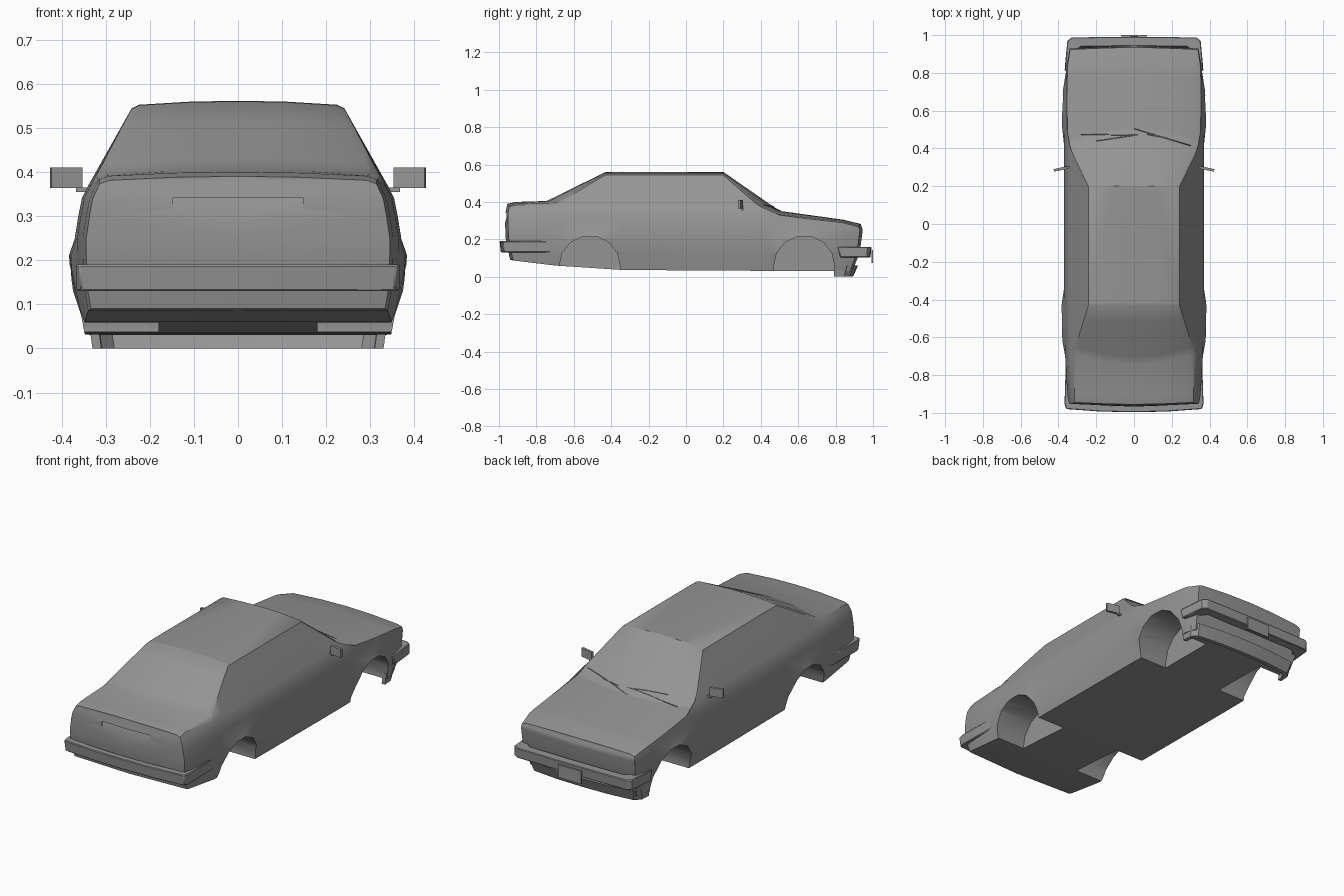
import bpy, bmesh, math
from mathutils import Matrix, Vector

cube = bpy.data.objects.get("Cube")
if cube:
    bpy.data.objects.remove(cube)

grey = bpy.data.materials.new("body grey")
grey.use_nodes = True
GREY = (0.3, 0.3, 0.3, 1)
grey.diffuse_color = GREY
grey.node_tree.nodes["Principled BSDF"].inputs["Base Color"].default_value = GREY


def interp(table, v):
    """Straight-line lookup in a list of (key, value) pairs."""
    if v <= table[0][0]:
        return table[0][1]
    for (a, p), (b, q) in zip(table, table[1:]):
        if v <= b:
            return p + (q - p) * (v - a) / (b - a)
    return table[-1][1]


def finish(name, bm):
    bmesh.ops.recalc_face_normals(bm, faces=bm.faces)
    mesh = bpy.data.meshes.new(name)
    bm.to_mesh(mesh)
    bm.free()
    obj = bpy.data.objects.new(name, mesh)
    bpy.context.collection.objects.link(obj)
    mesh.materials.append(grey)
    return obj


def activate(obj):
    bpy.ops.object.select_all(action='DESELECT')
    obj.select_set(True)
    bpy.context.view_layer.objects.active = obj


def smooth(obj, degrees=32):
    activate(obj)
    bpy.ops.object.shade_smooth_by_angle(angle=math.radians(degrees))


# Body shape: roof line, floor line, plan width, side profile, wheel flares
ROOF = [(-.96, .39), (-.91, .4), (-.745, .405), (-.43, .56), (-.1, .565),
        (.2, .56), (.5, .352), (.84, .305), (.94, .282)]
FLOOR = [(-.95, .09), (-.7, .06), (-.32, .035), (.8, .03)]
PLAN = [(-.96, .93), (-.9, .955), (-.7, .985), (-.4, 1), (.4, 1),
        (.8, .975), (.9, .95), (.94, .92)]
SIDE = [(.03, .347), (.13, .366), (.21, .37), (.25, .37), (.3, .362),
        (.34, .354), (.37, .339), (.39, .327), (.55, .238)]
FLARE = [(-.7, 0), (-.62, .8), (-.52, 1), (-.42, .8), (-.34, 0),
         (.41, 0), (.51, .8), (.62, 1), (.71, .8), (.81, 0)]
# Sweep of the window bases towards the cabin at the corners
SWEEP = [(-.91, 0), (-.745, .07), (-.43, 0), (.2, 0), (.5, -.07), (.84, 0)]
TAIL = [(.09, -.94), (.2, -.965), (.33, -.968), (.39, -.955)]
NOSE = [(.03, .89), (.1, .925), (.25, .945), (.28, .935)]


def section(y):
    """Half cross-section from floor centre to roof centre."""
    top, floor, plan = interp(ROOF, y), interp(FLOOR, y), interp(PLAN, y)
    edge = top - .017
    levels = [floor, .13, .21, min(.25, edge - .03), min(.3, edge - .02),
              min(.34, edge - .01), min(.37, edge - .005), edge]
    bulge = interp(FLARE, y) * .016
    pts = [(0, floor)]
    for i, z in enumerate(levels):
        pts.append((interp(SIDE, z) * plan + (bulge if i in (1, 2) else 0), z))
    x = pts[-1][0]
    return pts + [(x * .93, top - .009), (x * .45, top - .002), (0, top)]


def build_body():
    bm = bmesh.new()
    stations = sorted({p[0] for p in ROOF + FLARE} - {-.1})
    rings, ends = [], []
    for y in stations:
        half = section(y)
        end = {stations[0]: TAIL, stations[-1]: NOSE}.get(y)
        ring = {}
        for side in (1, -1):
            for i, (x, z) in enumerate(half):
                if x == 0 and side < 0:
                    ring[side, i] = ring[1, i]
                    continue
                py = y + (interp(SWEEP, y) * (x / .34) ** 2 if i > 7 else 0)
                if end:
                    py = interp(end, z) * (1 - .016 * (x / .34) ** 2)
                ring[side, i] = bm.verts.new((side * x, py, z))
        rings.append(ring)
        if end:
            mid = [ring[1, i] if x == 0 else bm.verts.new((0, interp(end, z), z))
                   for i, (x, z) in enumerate(half)]
            ends.append((ring, mid))
    count = len(half)
    for side in (1, -1):
        for a, b in zip(rings, rings[1:]):
            for i in range(count - 1):
                bm.faces.new((a[side, i], b[side, i], b[side, i + 1], a[side, i + 1]))
        for ring, mid in ends:
            for i in range(count - 1):
                quad = (ring[side, i], ring[side, i + 1], mid[i + 1], mid[i])
                bm.faces.new(list(dict.fromkeys(quad)))
    bmesh.ops.triangulate(bm, faces=[f for f in bm.faces if len(f.verts) > 3])
    return finish("body_shell", bm)


def prism(bm, outline, x0, x1):
    """Extrude a (y, z) outline sideways."""
    a = [bm.verts.new((x0, y, z)) for y, z in outline]
    b = [bm.verts.new((x1, y, z)) for y, z in outline]
    bm.faces.new(a)
    bm.faces.new(b[::-1])
    for i in range(len(a)):
        j = (i + 1) % len(a)
        bm.faces.new((a[i], b[i], b[j], a[j]))


# Wheel wells and the number plate recess, cut out of the shell
body = build_body()
bm = bmesh.new()
for cy in (-.515, .632):
    arch = [(cy + .163 * math.cos(t * math.pi / 7), .055 + .165 * math.sin(t * math.pi / 7))
            for t in range(8)]
    arch += [(cy - .157, -.05), (cy + .157, -.05)]
    for s in (1, -1):
        prism(bm, arch, s * .18, s * .5)
prism(bm, [(-1.1, .342), (-.952, .342), (-.969, .285), (-1.1, .285)], -.147, .147)
cutter = finish("well_cutter", bm)
cutter.hide_render = True
activate(body)
cut = body.modifiers.new("wells", 'BOOLEAN')
cut.operation = 'DIFFERENCE'
cut.solver = 'EXACT'
cut.object = cutter
bpy.ops.object.modifier_apply(modifier=cut.name)
bpy.data.objects.remove(cutter)
smooth(body)


def u_band(name, upper, lower, z1, z0, depth, bevel=.004):
    """Wrap-round band; paths run from the side end to the centre."""
    bm = bmesh.new()
    s = math.copysign(1, upper[-1][1])

    def row(path, z, inset):
        half = [(x - inset if x else 0, y - (s * inset if i else 0), z)
                for i, (x, y) in enumerate(path)]
        return [bm.verts.new(p) for p in
                half + [(-x, y, z) for x, y, z in half[-2::-1]]]

    loops = [row(upper, z1, 0), row(lower, z0, 0), row(lower, z0, depth), row(upper, z1, depth)]
    for k in range(4):
        a, b = loops[k], loops[(k + 1) % 4]
        for i in range(len(a) - 1):
            bm.faces.new((a[i], a[i + 1], b[i + 1], b[i]))
    for i in (0, -1):
        bm.faces.new([r[i] for r in loops])
    obj = finish(name, bm)
    if bevel:
        mod = obj.modifiers.new("soft edges", 'BEVEL')
        mod.width = bevel
        mod.segments = 1
        mod.limit_method = 'ANGLE'
        mod.angle_limit = math.radians(50)
    smooth(obj)
    return obj


# Bumpers and chin spoiler
u_band("rear_bumper",
       [(.36, -.7), (.368, -.95), (.36, -.98), (.18, -.993), (0, -.997)],
       [(.36, -.725), (.366, -.95), (.355, -.973), (.18, -.986), (0, -.99)], .19, .13, .035)
u_band("front_bumper",
       [(.367, .81), (.353, .97), (.33, .988), (0, .992)],
       [(.367, .825), (.353, .967), (.33, .982), (0, .986)], .16, .103, .05)
u_band("chin_spoiler",
       [(.338, .79), (.335, .86), (.31, .897), (.15, .915), (0, .92)],
       [(.33, .79), (.327, .845), (.3, .875), (.15, .89), (0, .893)], .06, 0, .02, 0)


def box(name, size, place, turn=0):
    bm = bmesh.new()
    bmesh.ops.create_cube(bm, size=1, matrix=Matrix.Translation(place)
                          @ Matrix.Rotation(turn, 4, 'Z') @ Matrix.Diagonal((*size, 1)))
    return finish(name, bm)


box("front_plate", (.14, .008, .07), (0, .996, .108))

# Door mirrors
for s, label in ((1, "left"), (-1, "right")):
    box(label + "_mirror", (.072, .014, .046), (s * .389, .291, .387), -s * .2)
    box(label + "_mirror_stalk", (.03, .012, .01), (s * .352, .302, .36))

# Windscreen wipers lying just above the glass
WIPERS = [((-.28, .475), (.02, .47)), ((-.2, .44), (0, .47)),
          ((0, .505), (.3, .415)), ((.07, .475), (.18, .455))]
for n, (a, b) in enumerate(WIPERS):
    curve = bpy.data.curves.new("wiper", 'CURVE')
    curve.dimensions = '3D'
    curve.bevel_depth = .0025
    curve.bevel_resolution = 0
    line = curve.splines.new('POLY')
    line.points.add(4)
    for i, p in enumerate(line.points):
        x, y = Vector(a).lerp(Vector(b), i / 4)
        base = y + .07 * (x / .34) ** 2 * max(0, (y - .2) / .3)
        p.co = (x, y, interp(ROOF, base) + .001, 1)
    curve.materials.append(grey)
    bpy.context.collection.objects.link(bpy.data.objects.new("wiper_%d" % (n + 1), curve))
